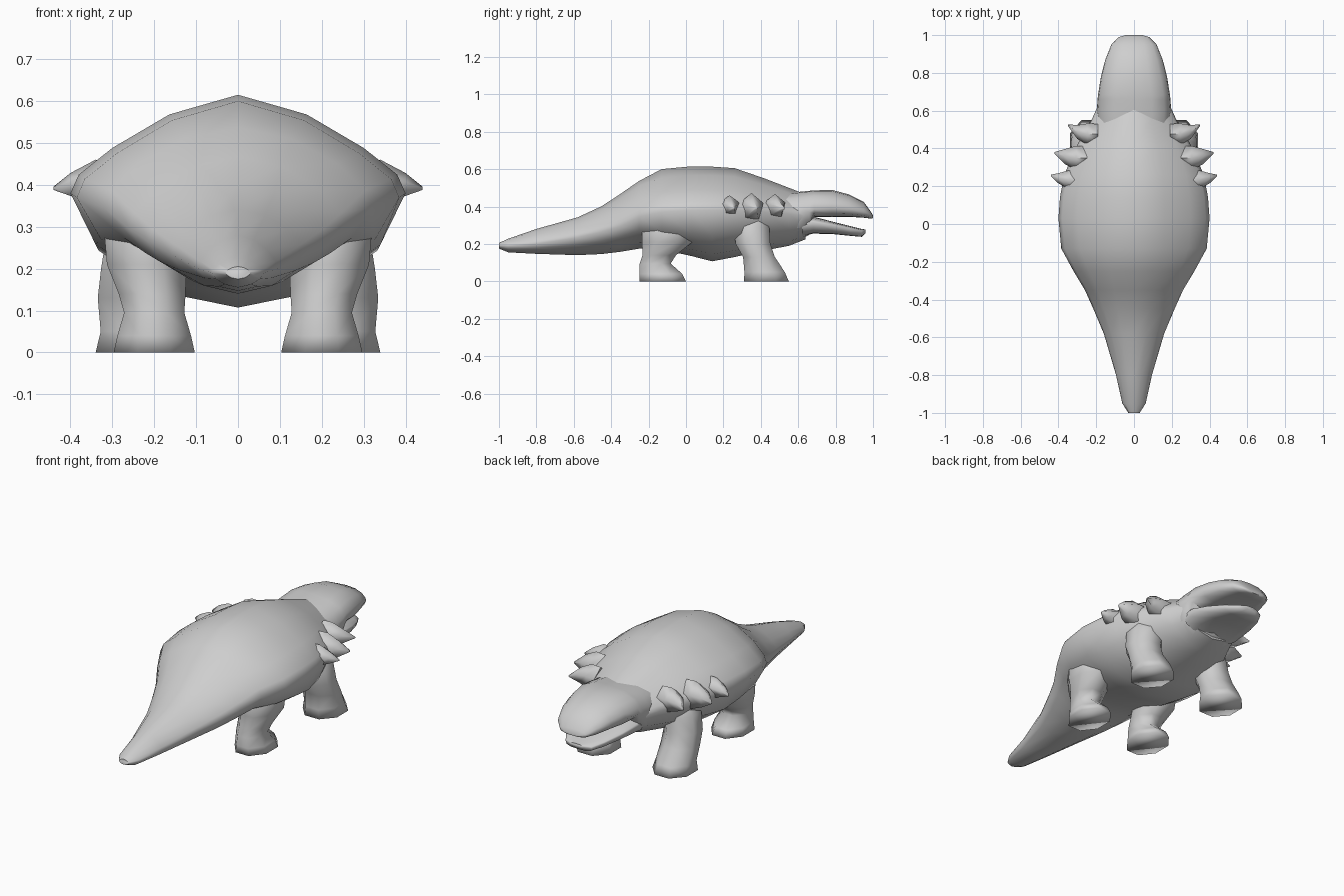
import bpy, bmesh, math

grey = bpy.data.materials.new("grey_hide")
grey.diffuse_color = (0.62, 0.62, 0.62, 1)


def loft(name, rings, mirror=False, angle=60):
    """Skin a list of equal-length point rings and cap the ends."""
    bm = bmesh.new()
    rows = [[bm.verts.new(p) for p in ring] for ring in rings]
    n = len(rows[0])
    for a, b in zip(rows, rows[1:]):
        for i in range(n):
            j = (i + 1) % n
            bm.faces.new((a[i], a[j], b[j], b[i]))
    bm.faces.new(rows[0])
    bm.faces.new(rows[-1])
    bmesh.ops.recalc_face_normals(bm, faces=bm.faces)
    mesh = bpy.data.meshes.new(name)
    bm.to_mesh(mesh)
    bm.free()
    mesh.materials.append(grey)
    mesh.shade_smooth()
    mesh.set_sharp_from_angle(angle=math.radians(angle))
    ob = bpy.data.objects.new(name, mesh)
    bpy.context.collection.objects.link(ob)
    if mirror:
        ob.modifiers.new("mirror", "MIRROR").use_mirror_merge = False
    return ob


# Half cross-sections from top centre to bottom centre, in units of width and height
BODY = [(0, 1), (.41, .80), (.75, .46), (.95, .19), (1, 0), (.85, -.50), (.48, -.86), (0, -1)]
TAIL = [(0, 1), (.40, .86), (.74, .55), (.95, .22), (1, 0), (.85, -.42), (.50, -.80), (0, -1)]
SKULL = [(0, 1), (.48, .96), (.82, .72), (.97, .32), (1, 0), (.90, -.5), (.55, -.88), (0, -1)]
SNOUT = [(0, 1), (.45, .93), (.8, .65), (.97, .28), (1, 0), (.93, -.6), (.6, -.95), (0, -1)]


def cross_section(shape, y, w, top, bottom, mid):
    half = [(x * w, y, mid + z * ((top - mid) if z > 0 else (mid - bottom))) for x, z in shape]
    return half + [(-x, yy, z) for x, yy, z in half[-2:0:-1]]


def trunk(name, rear_shape, front_shape, split, stations):
    return loft(name, [cross_section(rear_shape if s[0] < split else front_shape, *s)
                       for s in stations])


# Body and tail: y, half width, top, bottom, height of widest point
trunk("body_and_tail", TAIL, BODY, -.2, [
    (-1.0, .03, .205, .175, .19),
    (-.95, .062, .228, .155, .19),
    (-.80, .095, .28, .147, .20),
    (-.58, .16, .342, .14, .235),
    (-.45, .215, .402, .146, .265),
    (-.35, .26, .468, .158, .295),
    (-.25, .32, .537, .175, .345),
    (-.13, .385, .60, .17, .37),
    (.03, .40, .615, .135, .38),
    (.14, .392, .613, .107, .38),
    (.26, .37, .605, .13, .38),
    (.42, .30, .55, .165, .37),
    (.55, .225, .50, .19, .36),
    (.64, .185, .465, .225, .35)])

# Head with cheeks closing behind an open mouth
trunk("upper_head", SKULL, SNOUT, .7, [
    (.53, .192, .468, .19, .36),
    (.60, .197, .478, .215, .36),
    (.66, .193, .484, .25, .37),
    (.685, .19, .486, .343, .385),
    (.78, .175, .489, .343, .39),
    (.87, .152, .465, .345, .385),
    (.95, .12, .425, .34, .37),
    (.99, .08, .37, .335, .352),
    (1.0, .045, .352, .338, .345)])
trunk("lower_jaw", SNOUT, SNOUT, 0, [
    (.62, .175, .35, .24, .31),
    (.68, .18, .346, .255, .315),
    (.78, .158, .32, .253, .30),
    (.88, .118, .295, .243, .28),
    (.94, .08, .28, .238, .265),
    (.96, .04, .277, .258, .268)])


# Legs: z, centre x, centre y, radius x, radius y
def leg(name, stations):
    turns = [math.tau * (i + .5) / 8 for i in range(8)]
    loft(name, [[(cx + rx * 1.08 * math.cos(t), cy + ry * 1.08 * math.sin(t), z) for t in turns]
                for z, cx, cy, rx, ry in stations], mirror=True, angle=120)


leg("front_legs", [
    (0, .235, .43, .105, .12),
    (.05, .235, .42, .093, .108),
    (.13, .24, .39, .095, .085),
    (.20, .235, .358, .092, .093),
    (.29, .215, .35, .098, .095),
    (.38, .18, .35, .08, .08)])
leg("rear_legs", [
    (0, .20, -.125, .097, .125),
    (.04, .20, -.135, .088, .115),
    (.095, .20, -.165, .072, .083),
    (.14, .205, -.143, .08, .09),
    (.21, .218, -.10, .095, .135),
    (.29, .22, -.095, .10, .14),
    (.36, .20, -.10, .08, .10)])


# Shoulder spikes: plump five-sided studs pointing outward
def spike(name, y, z, ry, rz, tip_y, sections):
    rings = []
    tip_x = sections[-1][0]
    for x, s in sections:
        t = max(0, 1 - s) ** 1.5
        cy, cz = y + (tip_y - y) * t, z + (.39 - z) * t
        rings.append([(x, cy + s * ry * math.sin(math.tau * i / 5),
                       cz + s * rz * math.cos(math.tau * i / 5)) for i in range(5)])
    loft(name, rings, mirror=True, angle=75)


spike("rear_spikes", .233, .402, .055, .058, .26,
      [(.30, .95), (.34, 1), (.40, .52), (.44, .08)])
spike("middle_spikes", .35, .395, .067, .077, .38,
      [(.25, .95), (.305, 1), (.365, .64), (.42, .08)])
spike("front_spikes", .475, .40, .06, .067, .53,
      [(.19, .95), (.245, 1), (.30, .64), (.35, .08)])
